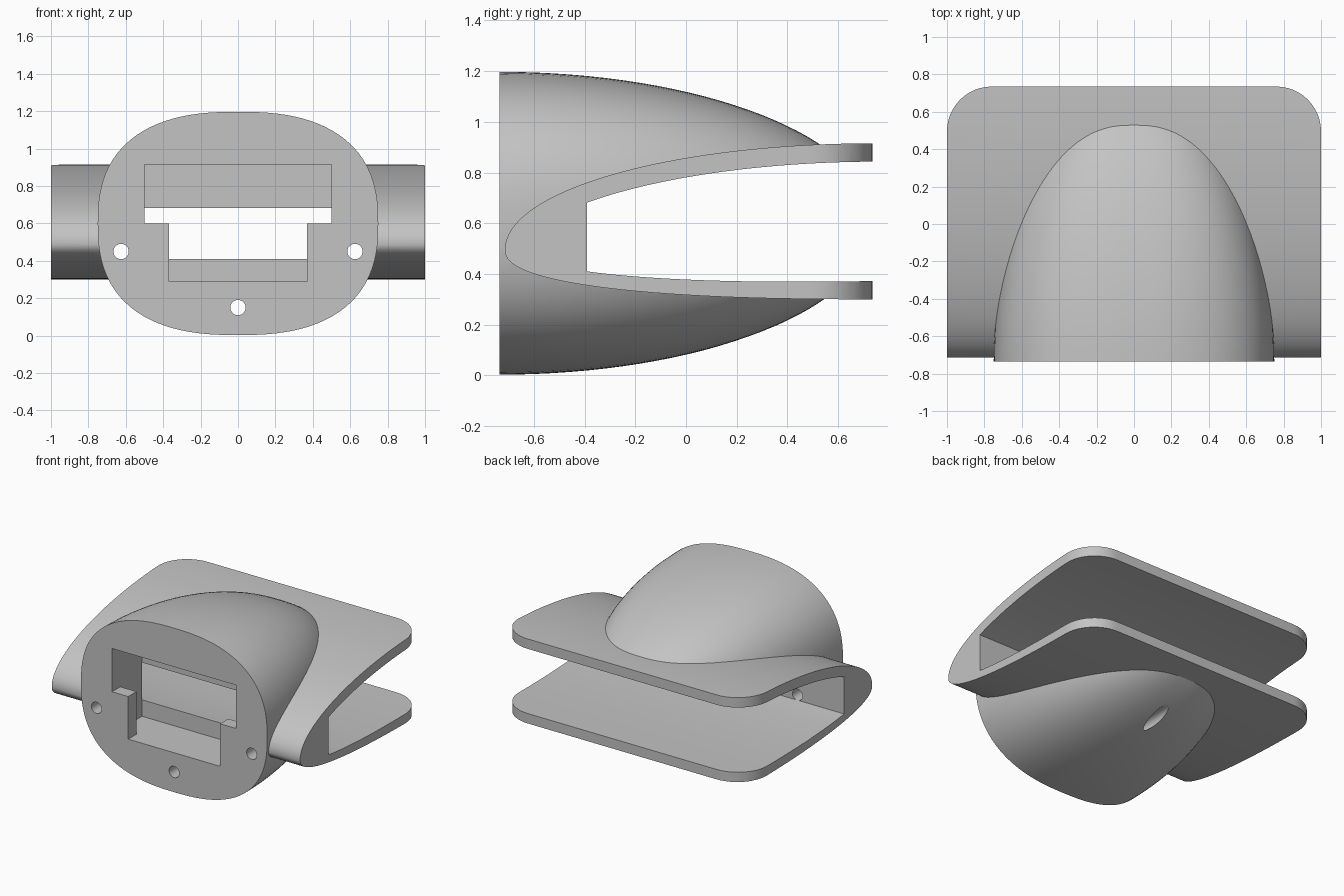
import bpy
import bmesh
from math import sin, cos, pi, radians, copysign

if "Cube" in bpy.data.objects:
    bpy.data.objects.remove(bpy.data.objects["Cube"], do_unlink=True)

grey = bpy.data.materials.new("plain grey")
grey.use_nodes = True
grey.diffuse_color = (0.55, 0.55, 0.55, 1)
grey.node_tree.nodes["Principled BSDF"].inputs["Base Color"].default_value = (0.55, 0.55, 0.55, 1)

FRONT, BACK, WALL = -0.735, 0.735, -0.39
NOSE, MID = -0.714, 0.497


def finish(name, bm):
    bmesh.ops.recalc_face_normals(bm, faces=bm.faces[:])
    mesh = bpy.data.meshes.new(name)
    bm.to_mesh(mesh)
    bm.free()
    mesh.materials.append(grey)
    obj = bpy.data.objects.new(name, mesh)
    bpy.context.collection.objects.link(obj)
    return obj


def loft(name, rings):
    """Skin matching closed rings and cap both ends."""
    bm = bmesh.new()
    rows = [[bm.verts.new(p) for p in ring] for ring in rings]
    n = len(rows[0])
    for a, b in zip(rows, rows[1:]):
        for i in range(n):
            bm.faces.new((a[i], a[(i + 1) % n], b[(i + 1) % n], b[i]))
    bm.faces.new(rows[0])
    bm.faces.new(rows[-1])
    return finish(name, bm)


def box(name, x, y0, y1, z0, z1):
    ring = [(-x, z0), (x, z0), (x, z1), (-x, z1)]
    return loft(name, [[(px, y, pz) for px, pz in ring] for y in (y0, y1)])


def combine(target, tool, operation):
    """Apply a boolean and discard the helper."""
    mod = target.modifiers.new("cut", 'BOOLEAN')
    mod.operation, mod.object, mod.solver = operation, tool, 'EXACT'
    tool.hide_render = True
    bpy.context.view_layer.update()
    result = target.evaluated_get(bpy.context.evaluated_depsgraph_get())
    mesh = bpy.data.meshes.new_from_object(result)
    target.modifiers.clear()
    target.data = mesh
    bpy.data.objects.remove(tool, do_unlink=True)


def superpoint(angle, n):
    c, s = cos(angle), sin(angle)
    return (copysign(abs(c) ** (2 / n), c), copysign(abs(s) ** (2 / n), s))


def curve_z(y, height, n):
    """Height of the folded plate's outer curve above its nose."""
    u = min(1, (BACK - y) / (BACK - NOSE))
    return MID + height * (1 - u ** n) ** (1 / n)


def upper(y):
    return curve_z(y, 0.418, 2)


def lower(y):
    return curve_z(y, -0.197, 2.4)


# Domed body: rounded section shrinking elliptically towards the back
section = [superpoint(2 * pi * i / 96, 2.5) for i in range(96)]
rings = []
for k in range(33):
    t = 0.98 * pi / 2 * k / 32
    rings.append([(0.75 * cos(t) * x, FRONT + 1.48 * sin(t), 0.6 + 0.597 * cos(t) * z)
                  for x, z in section])
shell = loft("clip_housing", rings)

# Folded plate: solid curved wedge, later hollowed by the cavity
steps = [BACK - (BACK - NOSE) * sin(pi / 2 * i / 40) for i in range(41)]
outline = [(y, upper(y)) for y in steps] + [(y, lower(y)) for y in reversed(steps[:-1])]
plate = loft("folded_plate", [[(x, y, z) for y, z in outline] for x in (-1, 1)])

# Rounded back corners of the plate
radius = 0.24
plan = [(-1, -0.9), (1, -0.9)]
for side, start in ((1, 0), (-1, pi / 2)):
    for i in range(13):
        a = start + pi / 2 * i / 12
        plan.append((side * (1 - radius) + radius * cos(a), BACK - radius + radius * sin(a)))
combine(plate, loft("corner_trim", [[(x, y, z) for x, y in plan] for z in (-0.2, 1.4)]), 'INTERSECT')
combine(shell, plate, 'UNION')

# Open cavity between the two leaves
top, bottom = [], []
for i in range(25):
    f = i / 24
    y = WALL + (BACK - WALL) * f
    top.append((y, upper(y) - 0.079 + 0.007 * f))
    bottom.append((y, lower(y) + 0.055 + 0.017 * f))
top.append((1, top[-1][1]))
bottom.append((1, bottom[-1][1]))
gap = bottom + top[::-1]
combine(shell, loft("cavity", [[(x, y, z) for y, z in gap] for x in (-1.2, 1.2)]), 'DIFFERENCE')

# Stepped front opening, wider pocket behind its lip, and slot into the cavity
combine(shell, box("pocket", 0.5, -0.64, WALL, 0.29, 0.915), 'DIFFERENCE')
combine(shell, box("upper_opening", 0.5, -0.9, -0.6, 0.6, 0.915), 'DIFFERENCE')
combine(shell, box("lower_opening", 0.37, -0.9, -0.6, 0.29, 0.65), 'DIFFERENCE')
combine(shell, box("slot", 0.5, -0.45, -0.3, 0.413, 0.681), 'DIFFERENCE')

# Three screw holes
for x, z in ((-0.625, 0.45), (0.625, 0.45), (0, 0.15)):
    ring = [(x + 0.041 * cos(2 * pi * i / 32), z + 0.041 * sin(2 * pi * i / 32)) for i in range(32)]
    combine(shell, loft("screw_hole", [[(px, y, pz) for px, pz in ring] for y in (-1, 1)]), 'DIFFERENCE')

bpy.ops.object.select_all(action='DESELECT')
shell.select_set(True)
bpy.context.view_layer.objects.active = shell
bpy.ops.object.shade_smooth_by_angle(angle=radians(28))
